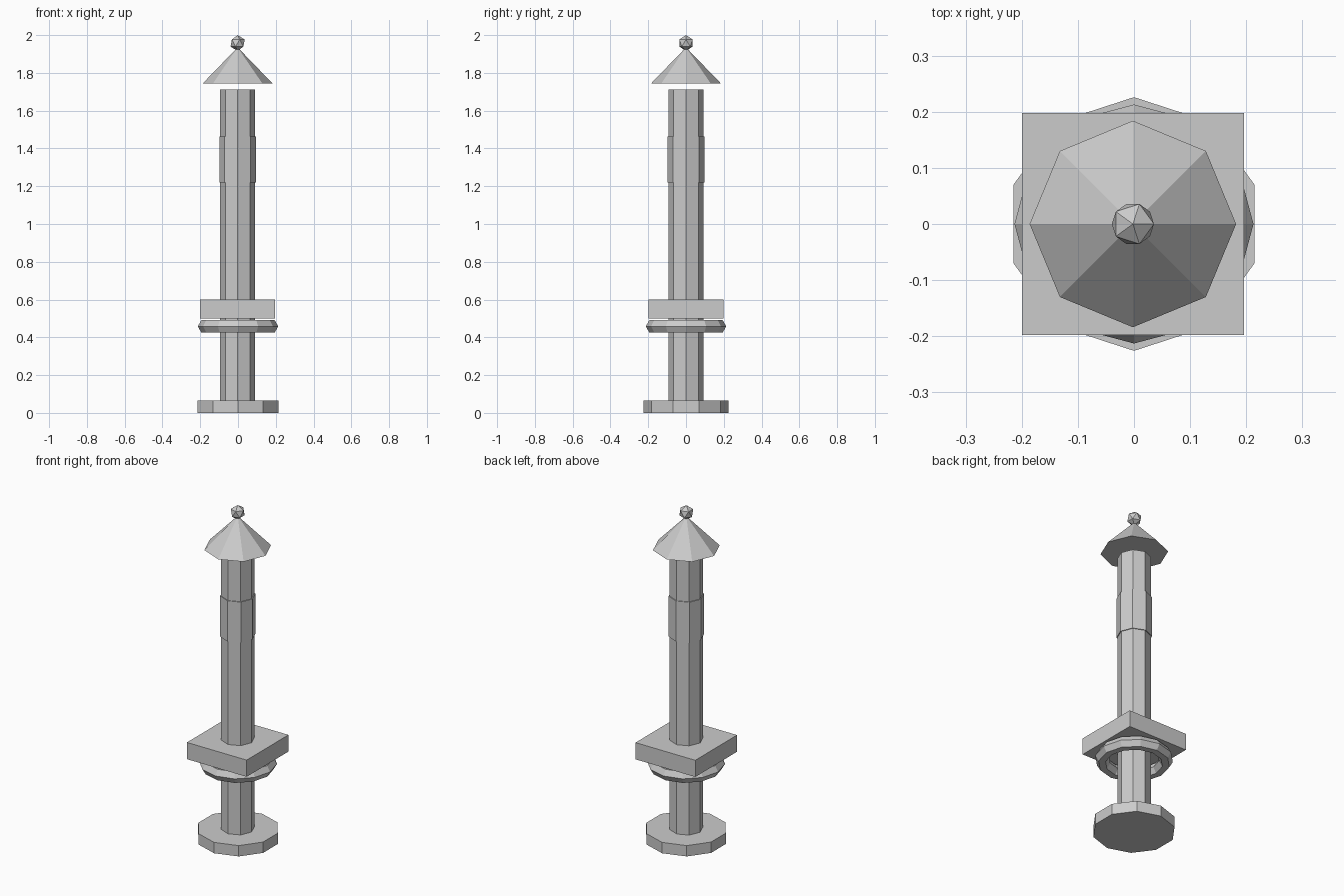
import bpy
from math import pi

if "Cube" in bpy.data.objects:
    bpy.data.objects.remove(bpy.data.objects["Cube"])

OFF = -0.002  # upper parts sit very slightly left of the base centre


def finish(name):
    obj = bpy.context.object
    obj.name = obj.data.name = name
    return obj


def prism(name, sides, radius, z0, z1, x=OFF, top_radius=None):
    """Upright prism or cone with a corner pointing along +y."""
    bpy.ops.mesh.primitive_cone_add(
        vertices=sides, radius1=radius,
        radius2=radius if top_radius is None else top_radius,
        depth=z1 - z0, location=(x, 0, (z0 + z1) / 2))
    return finish(name)


# Ten-sided foot
prism("base", 10, 0.226, 0.0, 0.065, x=0)

# Octagonal shaft and its slightly wider sleeve
prism("shaft", 8, 0.092, 0.0, 1.713)
prism("sleeve", 8, 0.097, 1.22, 1.463)

# Faceted loose ring below the block
bpy.ops.mesh.primitive_torus_add(
    major_segments=12, minor_segments=6,
    major_radius=0.175, minor_radius=0.038, location=(0, 0, 0.458))
finish("ring")

# Square block
bpy.ops.mesh.primitive_cube_add(size=1, location=(OFF, 0, 0.55))
block = finish("square_block")
block.scale = (0.396, 0.396, 0.1)

# Floating eight-sided roof
prism("roof", 8, 0.184, 1.745, 1.935, top_radius=0)

# Faceted finial ball
bpy.ops.mesh.primitive_ico_sphere_add(
    subdivisions=1, radius=0.042, location=(OFF, 0, 1.958))
finish("finial")
